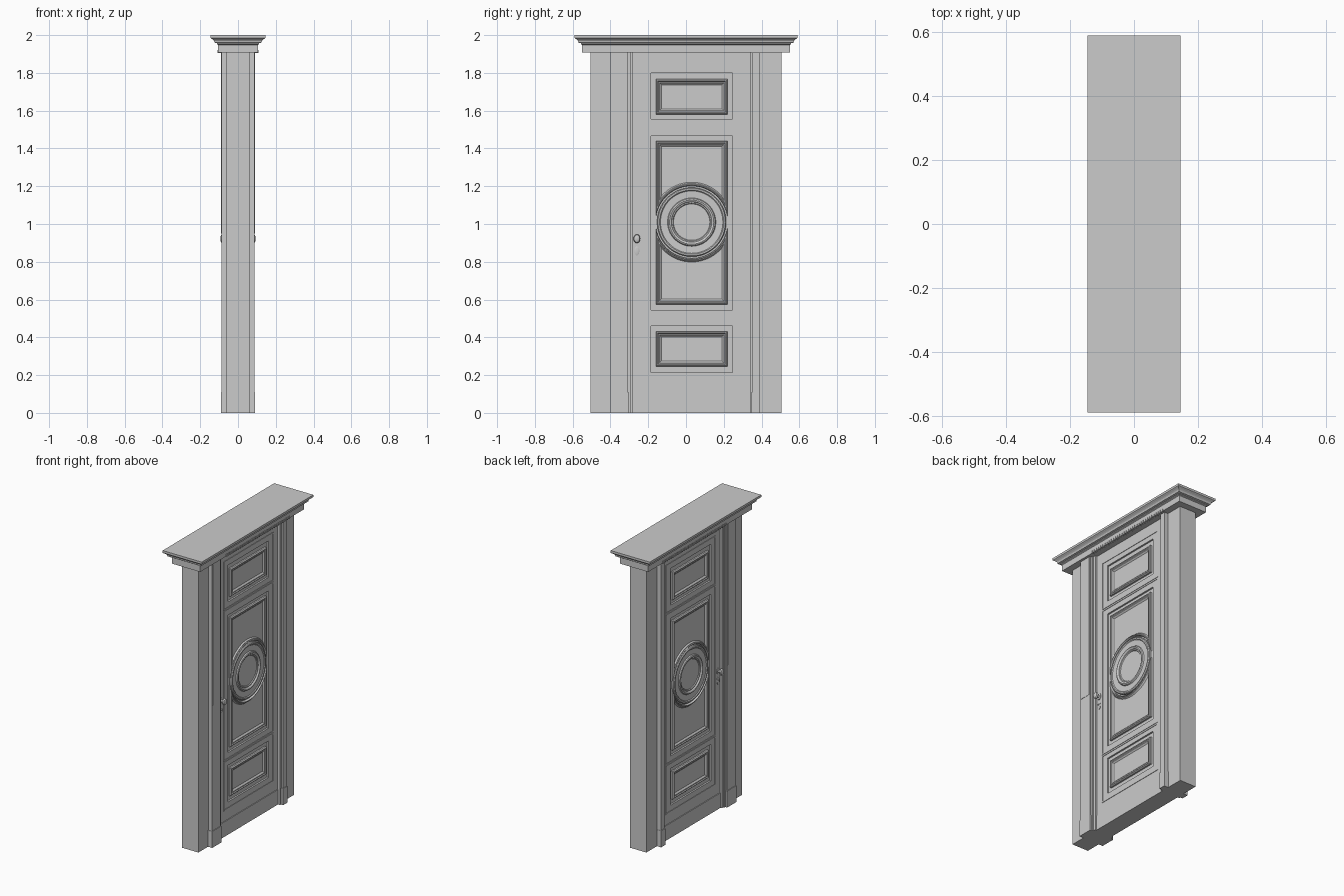
import bpy, bmesh, math

if "Cube" in bpy.data.objects:
    bpy.data.objects.remove(bpy.data.objects["Cube"])

CY = 0.03          # door leaf centre in y
MED_Z = 1.01       # medallion centre height


def finish(name, bm, mirror=True, smooth=False):
    bmesh.ops.recalc_face_normals(bm, faces=bm.faces)
    me = bpy.data.meshes.new(name)
    bm.to_mesh(me)
    bm.free()
    ob = bpy.data.objects.new(name, me)
    bpy.context.collection.objects.link(ob)
    if mirror:
        m = ob.modifiers.new("both_sides", 'MIRROR')
        m.use_axis = (True, False, False)
        m.use_mirror_merge = False
    if smooth:
        bpy.ops.object.select_all(action='DESELECT')
        ob.select_set(True)
        bpy.context.view_layer.objects.active = ob
        bpy.ops.object.shade_smooth_by_angle(angle=math.radians(30))
    return ob


def add_box(bm, x0, x1, y0, y1, z0, z1):
    vs = bmesh.ops.create_cube(bm, size=1)['verts']
    for v in vs:
        v.co.x = x1 if v.co.x > 0 else x0
        v.co.y = y1 if v.co.y > 0 else y0
        v.co.z = z1 if v.co.z > 0 else z0


def boxes(name, dims, mirror=True):
    bm = bmesh.new()
    for d in dims:
        add_box(bm, *d)
    return finish(name, bm, mirror)


def loft(name, rings, mirror=True, caps=(False, True), smooth=False):
    bm = bmesh.new()
    rows = [[bm.verts.new(p) for p in r] for r in rings]
    n = len(rows[0])
    for a, b in zip(rows, rows[1:]):
        for i in range(n):
            j = (i + 1) % n
            bm.faces.new((a[i], a[j], b[j], b[i]))
    if caps[0]:
        bm.faces.new(rows[0][::-1])
    if caps[1]:
        bm.faces.new(rows[-1])
    return finish(name, bm, mirror, smooth)


def rect(x, hw, z0, z1, d):
    return [(x, CY - hw + d, z0 + d), (x, CY + hw - d, z0 + d),
            (x, CY + hw - d, z1 - d), (x, CY - hw + d, z1 - d)]


def circle(x, r, cy=CY, cz=MED_Z, sz=1.0, n=64):
    return [(x, cy + r * math.cos(2 * math.pi * i / n),
             cz + sz * r * math.sin(2 * math.pi * i / n)) for i in range(n)]


def arched(x, z_end, d, sign):
    """Panel outline whose edge next to the medallion is a concave arc."""
    hw, r = 0.19 - d, 0.1915 + 0.65 * d
    a = math.acos(min(1, hw / r))
    pts = [(x, CY + hw, MED_Z + sign * (z_end - d)), (x, CY - hw, MED_Z + sign * (z_end - d))]
    for i in range(33):
        t = math.pi - a - (math.pi - 2 * a) * i / 32
        pts.append((x, CY + r * math.cos(t), MED_Z + sign * r * math.sin(t)))
    return pts


# Wall posts at both ends
boxes("wall_posts", [(-0.06, 0.06, -0.505, -0.28, 0, 1.92),
                     (-0.06, 0.06, 0.34, 0.505, 0, 1.92)], False)

# Casings with stepped inner edges and plinth blocks
boxes("casing", [(0.05, 0.087, -0.40, -0.31, 0, 1.92),
                 (0.05, 0.089, -0.392, -0.315, 0.95, 1.92),
                 (0.05, 0.078, -0.31, -0.295, 0, 1.92),
                 (0.05, 0.07, -0.295, -0.28, 0, 1.92),
                 (0.05, 0.087, 0.352, 0.39, 0, 1.92),
                 (0.05, 0.075, 0.338, 0.352, 0, 1.92)])
boxes("casing_plinths", [(0.05, 0.091, -0.403, -0.305, 0, 0.11),
                         (0.05, 0.091, 0.347, 0.393, 0, 0.11)])

# Cornice, lofted up a stepped profile (overhang x, height)
prof = [(0.105, 1.908), (0.105, 1.948), (0.112, 1.952), (0.112, 1.957), (0.125, 1.96),
        (0.125, 1.966), (0.128, 1.972), (0.135, 1.978), (0.14, 1.981),
        (0.145, 1.985), (0.145, 2.0)]
loft("cornice", [[(-h, -h - 0.445, z), (h, -h - 0.445, z),
                  (h, h + 0.445, z), (-h, h + 0.445, z)] for h, z in prof],
     False, (True, True))
boxes("dentils", [(0.09, 0.109, -0.275 + i * 0.02, -0.264 + i * 0.02, 1.906, 1.922)
                  for i in range(34)])

# Door leaf: core, stiles, rails and kick rail
boxes("door_core", [(-0.044, 0.044, -0.285, 0.345, 0, 1.92)], False)
boxes("door_frame", [(0.04, 0.055, -0.28, -0.185, 0.1, 1.915),
                     (0.04, 0.055, 0.245, 0.34, 0.1, 1.915)] +
      [(0.04, 0.055, -0.185, 0.245, a, b) for a, b in
       ((0.1, 0.215), (0.46, 0.545), (1.465, 1.555), (1.80, 1.915))])
boxes("kick_rail", [(0.03, 0.06, -0.28, 0.34, 0, 0.1)])

# Thin beads outlining each panel group
for name, z0, z1 in (("lower", 0.17, 0.497), ("middle", 0.502, 1.508), ("upper", 0.0, 0.0)):
    if name == "upper":
        z0, z1 = 1.513, 1.84
    loft(name + "_bead", [rect(x, 0.263, z0, z1, d) for d, x in
                          ((0, 0.054), (0, 0.058), (0.008, 0.058), (0.008, 0.054))],
         caps=(False, False))

# Panel mouldings (inset, height)
mould = [(0, 0.042), (0, 0.054), (0.005, 0.06), (0.01, 0.061), (0.014, 0.056),
         (0.02, 0.056), (0.024, 0.052), (0.03, 0.047)]
for name, z0, z1 in (("lower", 0.245, 0.432), ("upper", 1.58, 1.767)):
    loft(name + "_panel", [rect(x, 0.19, z0, z1, d) for d, x in mould])
for name, s, e in (("middle_top", 1, 0.43), ("middle_bottom", -1, 0.437)):
    loft(name + "_panel", [arched(x, e, d, s) for d, x in mould], smooth=True)

# Round medallion (radius, height)
med = [(0.183, 0.042), (0.183, 0.056), (0.178, 0.061), (0.17, 0.061), (0.165, 0.056),
       (0.128, 0.054), (0.124, 0.061), (0.117, 0.064), (0.11, 0.061), (0.106, 0.055),
       (0.1, 0.055), (0.096, 0.05)]
loft("medallion", [circle(x, r) for r, x in med], smooth=True)

# Knob on a stem
knob = [(0.016, 0.054), (0.016, 0.059), (0.007, 0.061), (0.007, 0.07), (0.014, 0.074),
        (0.018, 0.081), (0.015, 0.089), (0.008, 0.093)]
loft("door_knob", [circle(x, r, -0.26, 0.922, 1.3, 24) for r, x in knob], smooth=True)

# Keyhole plate with raised escutcheon
loft("keyhole_plate", [circle(x, r, -0.26, 0.858, 1.9, 20) for r, x in
                       ((0.013, 0.054), (0.013, 0.058), (0.009, 0.06))], smooth=True)
loft("keyhole_boss", [circle(x, r, -0.26, 0.865, 1, 16) for r, x in
                      ((0.006, 0.058), (0.006, 0.063), (0.003, 0.063), (0.003, 0.06))],
     smooth=True)
